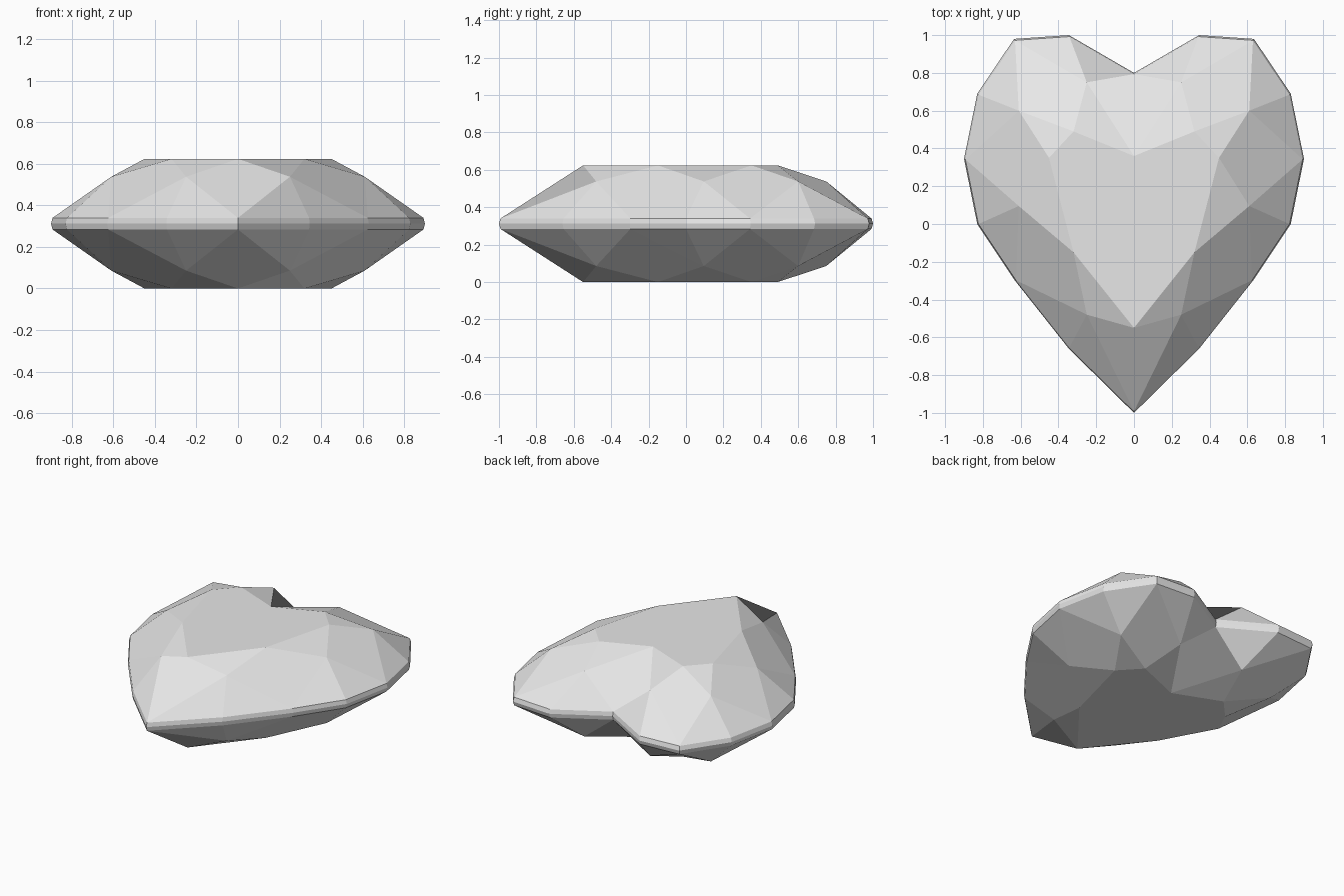
import bpy
import bmesh

if "Cube" in bpy.data.objects:
    bpy.data.objects.remove(bpy.data.objects["Cube"], do_unlink=True)

# Single stone colour
stone = bpy.data.materials.new("pale_grey_stone")
stone.use_nodes = True
stone.diffuse_color = (0.8, 0.8, 0.8, 1)
stone.node_tree.nodes["Principled BSDF"].inputs["Base Color"].default_value = stone.diffuse_color

# Half outlines of the heart, from the front tip round to the back notch
GIRDLE = [(0, -1), (.345, -.66), (.63, -.3), (.83, 0), (.9, .345),
          (.83, .69), (.635, .98), (.345, 1), (0, .8)]
CROWN = [(.25, -.48), (.61, .095), (.61, .6), (.25, .75)]
TABLE = [(0, -.55), (.32, -.15), (.45, .35), (.32, .49), (0, .36)]
MIDDLE = .312


def full_loop(half):
    """Mirror a half outline to -x, keeping points on the centre line single."""
    return half + [(-x, y) for x, y in reversed(half) if x > 0]


bm = bmesh.new()


def ring(half, z, scale=1):
    return [bm.verts.new((x * scale, y * scale, z)) for x, y in full_loop(half)]


# Outer edge of the girdle is shared by both sides of the cut
outer = ring(GIRDLE, MIDDLE)
for side in (1, -1):
    rim = ring(GIRDLE, MIDDLE + side * .028, .992)
    mid = ring(CROWN, MIDDLE + side * .226)
    table = ring(TABLE, MIDDLE + side * .312)

    # Girdle band
    n = len(rim)
    for i in range(n):
        j = (i + 1) % n
        bm.faces.new((outer[i], outer[j], rim[j], rim[i]))

    # Kites, star triangles and paired girdle triangles
    for i in range(len(mid)):
        k = 2 * i
        bm.faces.new((table[i], mid[i - 1], rim[k], mid[i]))
        bm.faces.new((table[i], mid[i], table[(i + 1) % len(table)]))
        bm.faces.new((mid[i], rim[k], rim[k + 1]))
        bm.faces.new((mid[i], rim[k + 1], rim[(k + 2) % n]))

    # Flat table facet
    bm.faces.new(table)

bmesh.ops.recalc_face_normals(bm, faces=bm.faces)
mesh = bpy.data.meshes.new("heart_gem")
bm.to_mesh(mesh)
bm.free()
mesh.materials.append(stone)
gem = bpy.data.objects.new("heart_gem", mesh)
bpy.context.collection.objects.link(gem)
